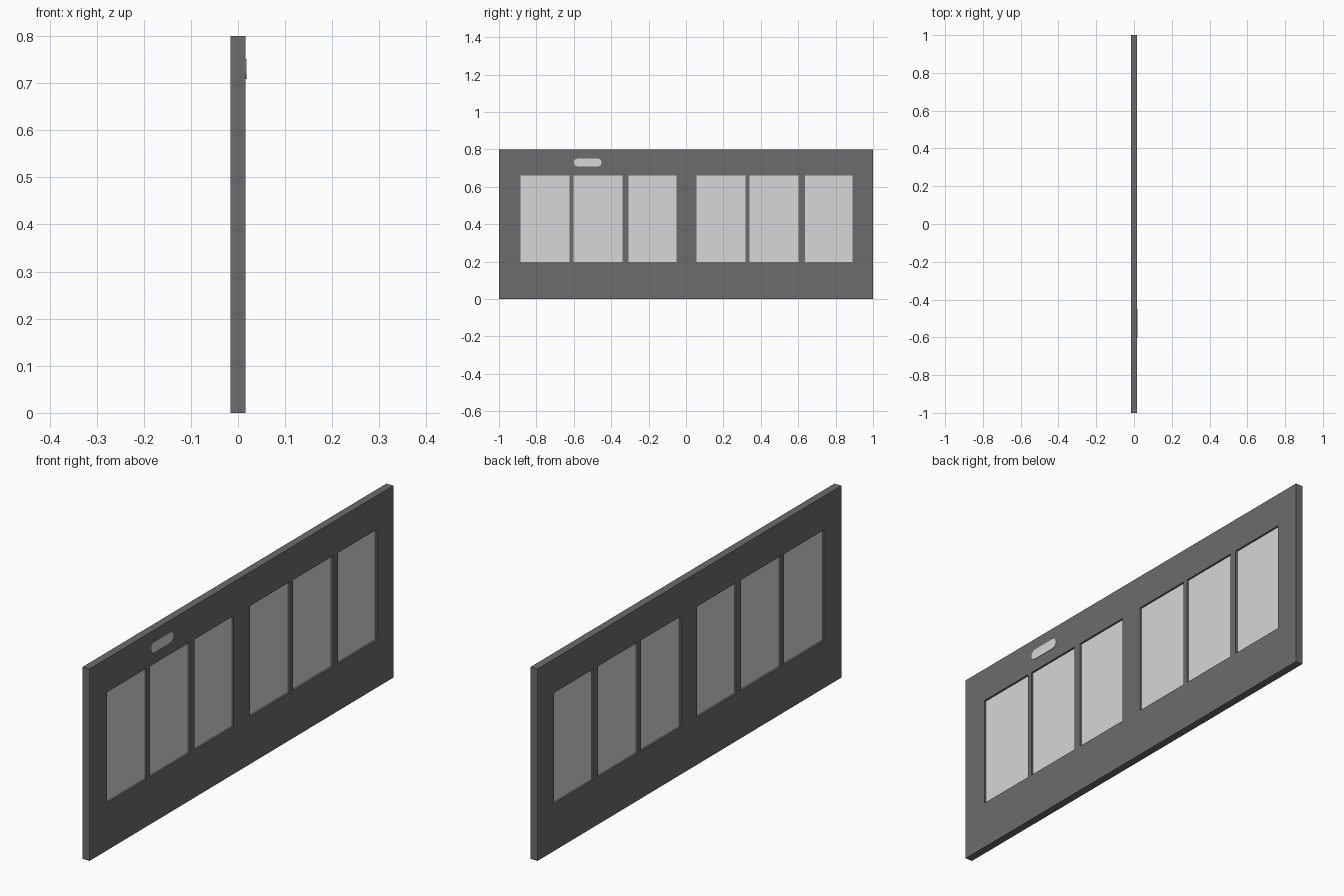
import bpy, bmesh, math

if "Cube" in bpy.data.objects:
    bpy.data.objects.remove(bpy.data.objects["Cube"])


def material(name, v):
    m = bpy.data.materials.new(name)
    m.diffuse_color = (v, v, v, 1)
    m.use_nodes = True
    m.node_tree.nodes["Principled BSDF"].inputs["Base Color"].default_value = m.diffuse_color
    return m


FRAME = material("dark grey", 0.15)
PANE = material("light grey", 0.68)
HALF = 0.016      # half thickness of the door panel
RECESS = 0.008    # half thickness of the glass
Z0, Z1 = 0.198, 0.659
WINDOWS = [(-0.886, -0.624), (-0.602, -0.34), (-0.308, -0.051),
           (0.056, 0.319), (0.34, 0.602), (0.635, 0.891)]


def finish(name, bm, mat):
    bmesh.ops.recalc_face_normals(bm, faces=bm.faces)
    me = bpy.data.meshes.new(name)
    bm.to_mesh(me)
    bm.free()
    me.materials.append(mat)
    ob = bpy.data.objects.new(name, me)
    bpy.context.collection.objects.link(ob)


# Frame: grid of cells with the window cells left open, then thickened
ys = [-1] + [y for w in WINDOWS for y in w] + [1]
zs = [0, Z0, Z1, 0.8]
bm = bmesh.new()
grid = [[bm.verts.new((-HALF, y, z)) for z in zs] for y in ys]
for i in range(len(ys) - 1):
    for j in range(3):
        if not (j == 1 and i % 2 == 1):
            bm.faces.new((grid[i][j], grid[i + 1][j],
                          grid[i + 1][j + 1], grid[i][j + 1]))
ext = bmesh.ops.extrude_face_region(bm, geom=bm.faces[:], use_keep_orig=True)
bmesh.ops.translate(bm, vec=(2 * HALF, 0, 0),
                    verts=[g for g in ext["geom"] if isinstance(g, bmesh.types.BMVert)])
finish("panel_frame", bm, FRAME)


def prism(name, outline, x0, x1, mat):
    bm = bmesh.new()
    a = [bm.verts.new((x0, y, z)) for y, z in outline]
    b = [bm.verts.new((x1, y, z)) for y, z in outline]
    bm.faces.new(a)
    bm.faces.new(b)
    n = len(a)
    for i in range(n):
        bm.faces.new((a[i], a[(i + 1) % n], b[(i + 1) % n], b[i]))
    finish(name, bm, mat)


# Recessed panes
for k, (a, b) in enumerate(WINDOWS):
    prism(f"window_pane_{k + 1}", [(a, Z0), (b, Z0), (b, Z1), (a, Z1)],
          -RECESS, RECESS, PANE)

# Rounded handle plate on the right face
r, cz = 0.021, 0.73
pill = []
for cy, start in ((-0.472, -90), (-0.579, 90)):
    for s in range(7):
        t = math.radians(start + 30 * s)
        pill.append((cy + r * math.cos(t), cz + r * math.sin(t)))
prism("handle_plate", pill, HALF - 0.004, HALF + 0.002, PANE)
